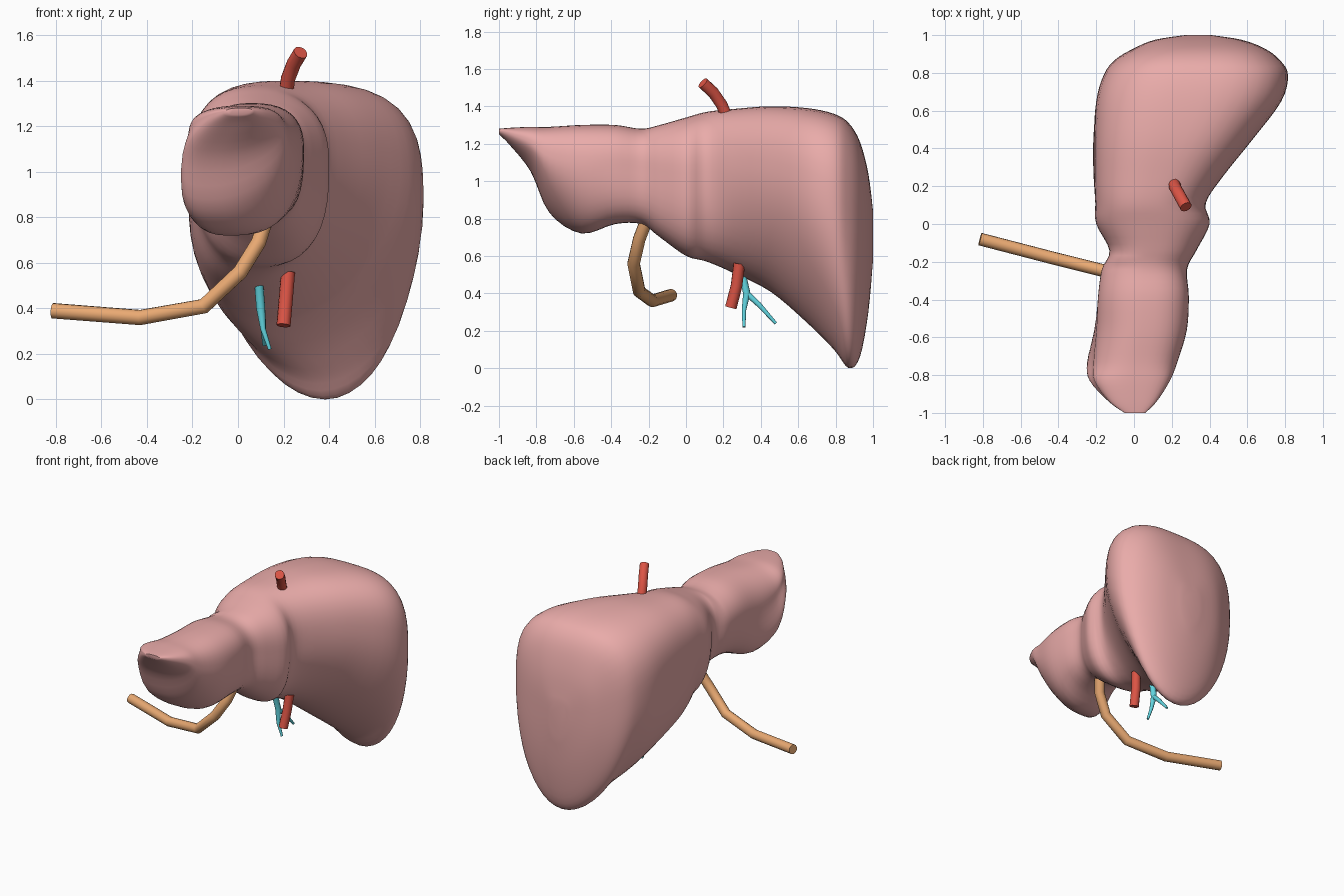
import bpy, bmesh
from math import pi, sin, cos, radians
from mathutils import Vector

if "Cube" in bpy.data.objects:
    bpy.data.objects.remove(bpy.data.objects["Cube"])


def material(name, rgb):
    m = bpy.data.materials.new(name)
    m.diffuse_color = (*rgb, 1)
    m.use_nodes = True
    m.node_tree.nodes["Principled BSDF"].inputs["Base Color"].default_value = m.diffuse_color
    return m


def finish(ob, mat, angle):
    ob.data.materials.append(mat)
    bpy.ops.object.select_all(action='DESELECT')
    bpy.context.view_layer.objects.active = ob
    ob.select_set(True)
    if ob.type == 'CURVE':
        bpy.ops.object.convert(target='MESH')
    bpy.ops.object.shade_smooth_by_angle(angle=radians(angle))


def spline(a, b, c, d, t):
    return 0.5 * (2*b + (c-a)*t + (2*a-5*b+4*c-d)*t*t + (3*b-a-3*c+d)*t**3)


# Liver sections along y: y, left x, right x, bottom z, top z, x of lower edge, lower roundness
SECTIONS = [
    (-1.00, -0.05, 0.06, 1.25, 1.28, 0.00, 2.5),
    (-0.94, -0.13, 0.12, 1.19, 1.285, -0.04, 2.6),
    (-0.83, -0.21, 0.19, 1.05, 1.29, -0.12, 2.4),
    (-0.73, -0.215, 0.23, 0.83, 1.29, -0.12, 2.5),
    (-0.56, -0.20, 0.28, 0.72, 1.30, -0.03, 2.7),
    (-0.38, -0.19, 0.29, 0.77, 1.30, 0.05, 2.8),
    (-0.24, -0.17, 0.28, 0.77, 1.28, 0.08, 2.7),
    (-0.14, -0.13, 0.33, 0.70, 1.30, 0.12, 2.6),
    (0.00, -0.20, 0.40, 0.60, 1.34, 0.12, 2.5),
    (0.11, -0.205, 0.38, 0.57, 1.37, 0.08, 2.4),
    (0.25, -0.21, 0.47, 0.51, 1.385, 0.04, 2.2),
    (0.45, -0.21, 0.63, 0.41, 1.40, 0.08, 2.1),
    (0.65, -0.20, 0.78, 0.24, 1.39, 0.20, 1.95),
    (0.79, -0.16, 0.815, 0.10, 1.36, 0.33, 1.9),
    (0.87, -0.10, 0.77, 0.00, 1.31, 0.38, 1.95),
    (0.93, 0.00, 0.69, 0.06, 1.21, 0.38, 1.95),
    (0.975, 0.11, 0.57, 0.30, 1.04, 0.37, 2.0),
    (1.00, 0.27, 0.41, 0.58, 0.84, 0.35, 2.0),
]
SIDES, STEPS = 48, 4


def ring(y, x0, x1, z0, z1, xb, n):
    cx, rx = (x0+x1)/2, (x1-x0)/2
    cz = z0 + 0.6*(z1-z0)
    upper = 2.4 + 0.8*abs(y)
    for i in range(SIDES):
        c, s = cos(2*pi*i/SIDES), sin(2*pi*i/SIDES)
        e = n if s < 0 else (2.1 if c < 0 and y < -0.2 else upper)
        r = (abs(c)**e + abs(s)**e) ** (-1/e)
        px, pz = r*c, r*s
        lean = (xb-cx) * max(0, -pz)**1.5
        yield Vector((cx + rx*px + lean, y, cz + pz*((z1-cz) if s >= 0 else (cz-z0))))


# Liver body: lofted through smoothly interpolated sections
bm = bmesh.new()
last = len(SECTIONS) - 1
rows = []
for k in range(last):
    quad = [SECTIONS[min(max(k+j, 0), last)] for j in (-1, 0, 1, 2)]
    for t in range(STEPS):
        rows.append([spline(*v, t/STEPS) for v in zip(*quad)])
rows.append(SECTIONS[-1])
loops = [[bm.verts.new(p) for p in ring(*r)] for r in rows]
for a, b in zip(loops, loops[1:]):
    for i in range(SIDES):
        j = (i+1) % SIDES
        bm.faces.new((a[i], a[j], b[j], b[i]))
bm.faces.new(loops[0])
bm.faces.new(loops[-1])
bmesh.ops.recalc_face_normals(bm, faces=bm.faces)
low = min(v.co.z for v in bm.verts)
bmesh.ops.translate(bm, verts=bm.verts, vec=(0, 0, -low))
me = bpy.data.meshes.new("liver")
bm.to_mesh(me)
bm.free()
liver = bpy.data.objects.new("liver", me)
bpy.context.collection.objects.link(liver)
finish(liver, material("liver_pink", (0.82, 0.41, 0.40)), 50)


def tube(name, paths, radius, mat):
    """Round vessel; each path point is x, y, z, radius factor."""
    cu = bpy.data.curves.new(name, 'CURVE')
    cu.dimensions = '3D'
    cu.bevel_depth = radius
    cu.bevel_resolution = 4
    cu.use_fill_caps = True
    for path in paths:
        sp = cu.splines.new('POLY')
        sp.points.add(len(path)-1)
        for p, (x, y, z, f) in zip(sp.points, path):
            p.co, p.radius = (x, y, z, 1), f
    ob = bpy.data.objects.new(name, cu)
    bpy.context.collection.objects.link(ob)
    finish(ob, mat, 40)


red = material("vessel_red", (0.72, 0.09, 0.06))
cyan = material("duct_cyan", (0.12, 0.66, 0.74))
tan = material("ligament_tan", (0.82, 0.40, 0.17))

# Vessels above and below the liver
tube("upper_vein", [[(0.21, 0.22, 1.34, 1), (0.22, 0.19, 1.41, 1),
                     (0.245, 0.145, 1.475, 1), (0.275, 0.09, 1.525, 1)]], 0.032, red)
tube("lower_vein", [[(0.22, 0.285, 0.56, 1), (0.21, 0.27, 0.44, 1),
                     (0.20, 0.24, 0.325, 1)]], 0.031, red)
# Forked bile duct
tube("bile_duct", [[(0.09, 0.295, 0.53, 1), (0.10, 0.325, 0.40, 1),
                    (0.11, 0.31, 0.31, 0.6), (0.14, 0.31, 0.22, 0.4)],
                   [(0.10, 0.325, 0.40, 0.8), (0.11, 0.39, 0.34, 0.7),
                    (0.115, 0.48, 0.24, 0.4)]], 0.02, cyan)
# Long bent cord under the left lobe
tube("round_cord", [[(0.13, -0.20, 0.82, 1), (0.09, -0.25, 0.69, 1), (0.01, -0.28, 0.56, 1),
                     (-0.15, -0.25, 0.41, 1), (-0.43, -0.18, 0.36, 1),
                     (-0.815, -0.08, 0.39, 1)]], 0.034, tan)
